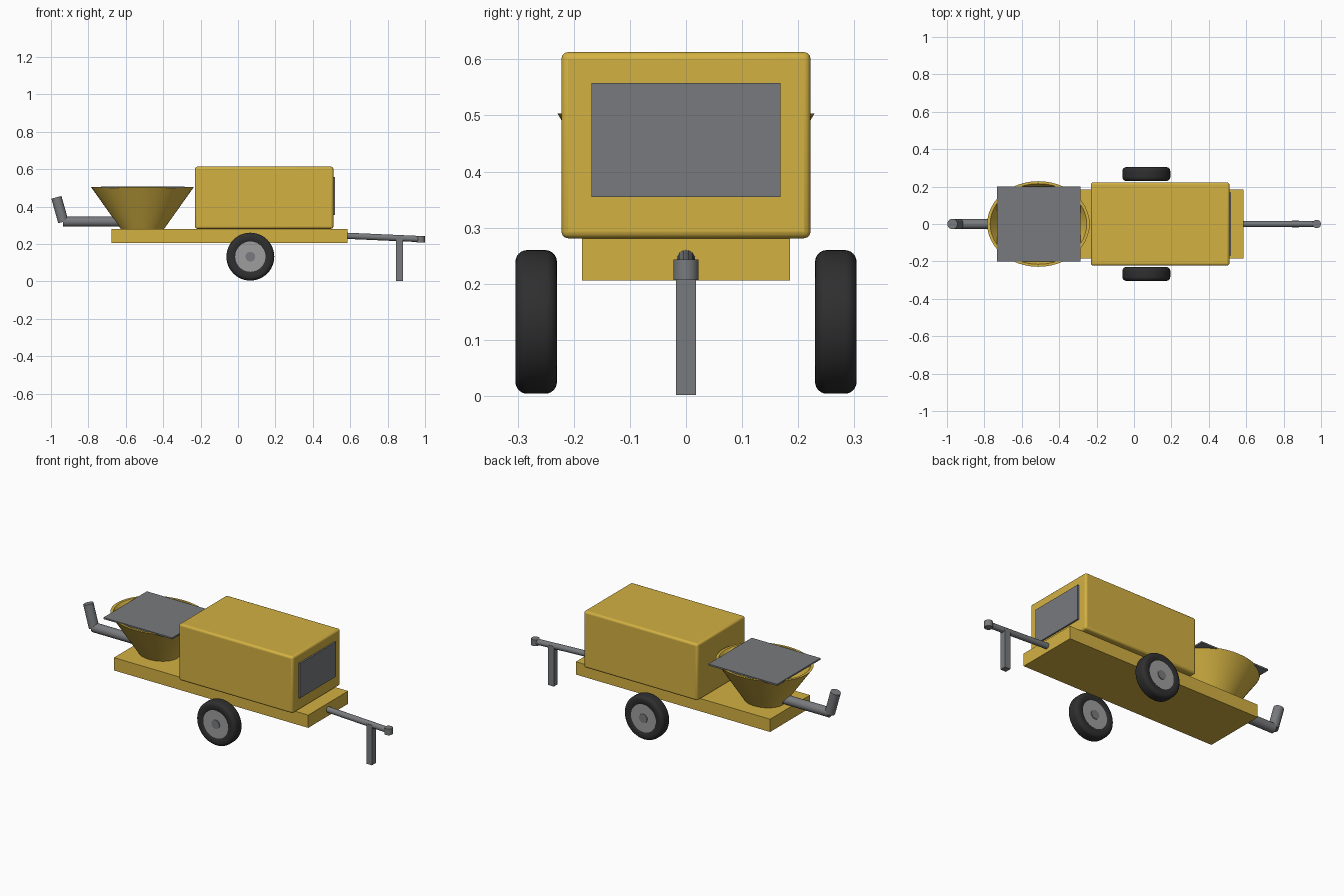
import bpy
import math
from mathutils import Vector, Matrix

cube = bpy.data.objects.get("Cube")
if cube:
    bpy.data.objects.remove(cube, do_unlink=True)


def material(name, colour):
    m = bpy.data.materials.new(name)
    m.use_nodes = True
    rgba = (*colour, 1)
    m.diffuse_color = rgba
    m.node_tree.nodes["Principled BSDF"].inputs["Base Color"].default_value = rgba
    return m


YELLOW = material("yellow paint", (0.65, 0.44, 0.055))
GREY = material("steel grey", (0.19, 0.195, 0.205))
RIM = material("light rim grey", (0.34, 0.34, 0.34))
BLACK = material("tyre black", (0.028, 0.028, 0.028))


def finish(obj, name, mat, smooth=False):
    obj.name = name
    obj.data.materials.append(mat)
    if smooth:
        bpy.ops.object.select_all(action='DESELECT')
        obj.select_set(True)
        bpy.context.view_layer.objects.active = obj
        bpy.ops.object.shade_smooth_by_angle(angle=math.radians(35))
    return obj


def box(name, mat, x, y, z, bevel=0.0):
    """Box from (min, max) ranges on each axis."""
    ranges = (x, y, z)
    bpy.ops.mesh.primitive_cube_add(size=1, location=[sum(r) / 2 for r in ranges])
    obj = bpy.context.object
    obj.data.transform(Matrix.Diagonal([r[1] - r[0] for r in ranges] + [1]))
    if bevel:
        mod = obj.modifiers.new("rounded edges", 'BEVEL')
        mod.width = bevel
        mod.segments = 3
    return finish(obj, name, mat, bevel > 0)


def rod(name, mat, start, end, radius, sides=24):
    start, end = Vector(start), Vector(end)
    axis = end - start
    bpy.ops.mesh.primitive_cylinder_add(
        vertices=sides, radius=radius, depth=axis.length, location=(start + end) / 2,
        rotation=axis.to_track_quat('Z', 'Y').to_euler())
    return finish(bpy.context.object, name, mat, True)


def lathe(name, mat, profile, closed=False, sides=48):
    """Spin a (radius, height) profile about the z axis."""
    n = len(profile)
    verts = [(r * math.cos(a), r * math.sin(a), h)
             for a in (math.tau * i / sides for i in range(sides)) for r, h in profile]
    faces = []
    for i in range(sides):
        a, b = i * n, (i + 1) % sides * n
        for j in range(n if closed else n - 1):
            k = (j + 1) % n
            faces.append((a + j, b + j, b + k, a + k))
    if not closed:
        faces.append([i * n for i in reversed(range(sides))])
        faces.append([i * n + n - 1 for i in range(sides)])
    mesh = bpy.data.meshes.new(name)
    mesh.from_pydata(verts, [], faces)
    obj = bpy.data.objects.new(name, mesh)
    bpy.context.collection.objects.link(obj)
    return finish(obj, name, mat, True)


# Chassis, engine housing and end grille
box("chassis", YELLOW, (-0.675, 0.585), (-0.185, 0.185), (0.206, 0.281))
box("engine_housing", YELLOW, (-0.23, 0.51), (-0.222, 0.222), (0.281, 0.613), 0.012)
box("end_grille", GREY, (0.5, 0.519), (-0.168, 0.168), (0.355, 0.558))

# Oval hollow hopper with a flat screen over it
hopper = lathe("hopper", YELLOW, [(0.115, 0.279), (0.274, 0.503), (0.258, 0.503), (0.1, 0.289)])
hopper.location.x = -0.511
hopper.scale.y = 0.835
box("hopper_screen", GREY, (-0.732, -0.286), (-0.201, 0.201), (0.498, 0.507))

# Outlet pipe with upturned end
rod("outlet_pipe", GREY, (-0.935, 0, 0.319), (-0.56, 0, 0.319), 0.027)
rod("outlet_spout", GREY, (-0.934, 0, 0.318), (-0.971, 0, 0.449), 0.028)

# Drawbar, coupling and prop leg
rod("drawbar", GREY, (0.57, 0, 0.244), (0.975, 0, 0.226), 0.0165)
rod("coupling", GREY, (0.977, 0, 0.207), (0.977, 0, 0.243), 0.0225)
box("prop_leg", GREY, (0.845, 0.881), (-0.018, 0.018), (0.002, 0.236))

# Wheels, one on each side
WIDTH, RADIUS, ROUND = 0.037, 0.128, 0.021
tyre_profile = [(0.078, -WIDTH + 0.006), (0.088, -WIDTH)]
for sign in (-1, 1):
    arc = []
    for step in range(7):
        t = math.radians(15 * step)
        arc.append((RADIUS - ROUND + ROUND * math.sin(t),
                    sign * (WIDTH - ROUND + ROUND * math.cos(t))))
    tyre_profile += arc if sign < 0 else arc[::-1]
tyre_profile += [(0.088, WIDTH), (0.078, WIDTH - 0.006)]

for side, y in (("right", -0.267), ("left", 0.267)):
    centre = Vector((0.066, y, 0.132))
    across = Vector((0, 1, 0))
    tyre = lathe(side + "_tyre", BLACK, tyre_profile, closed=True)
    tyre.rotation_euler.x = math.pi / 2
    tyre.location = centre
    rod(side + "_rim", RIM, centre - across * 0.033, centre + across * 0.033, 0.081, 40)
    rod(side + "_hub", GREY, centre - across * 0.037, centre + across * 0.037, 0.026)
